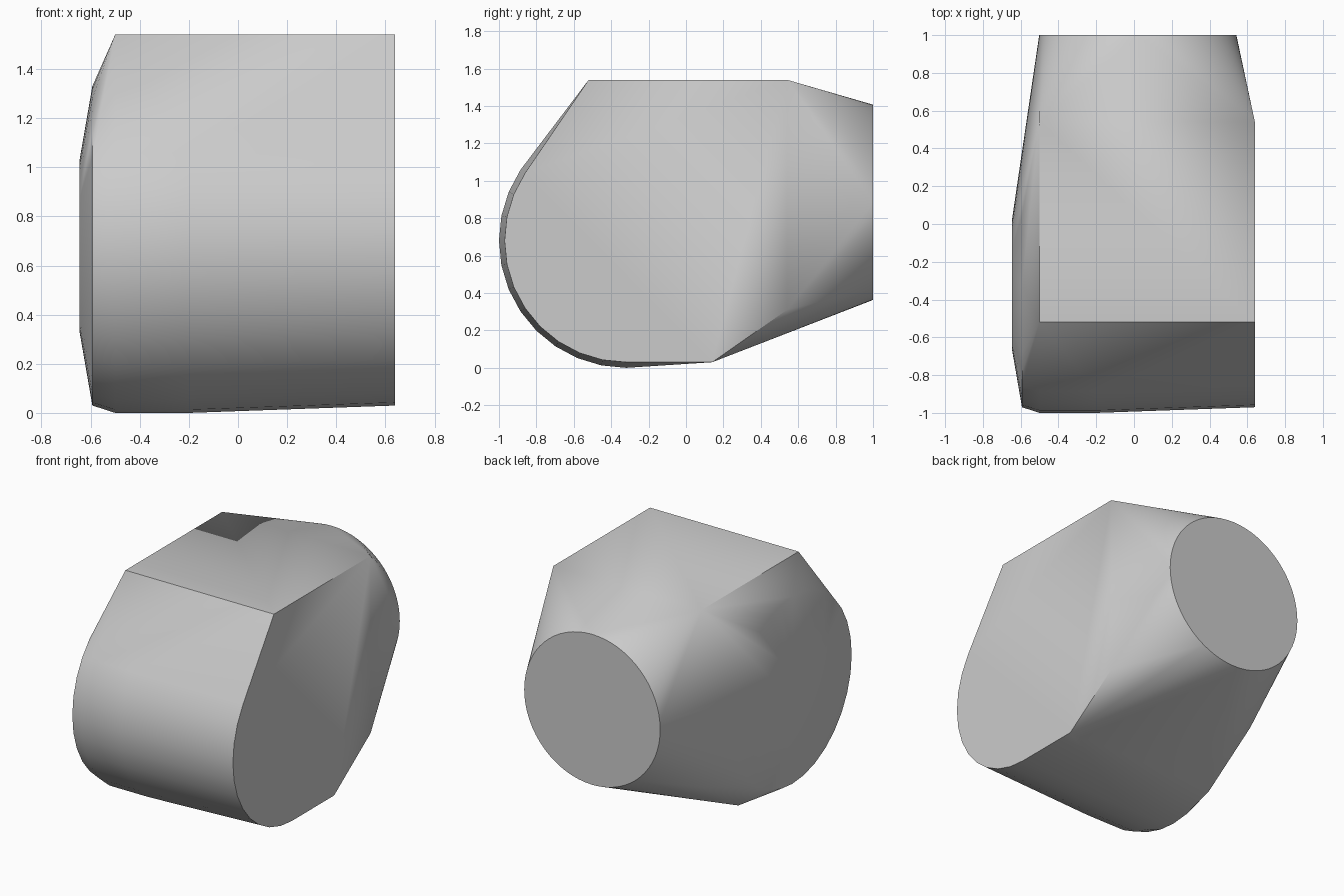
import bpy, bmesh
from math import cos, sin, tau, radians

cube = bpy.data.objects.get("Cube")
if cube:
    bpy.data.objects.remove(cube, do_unlink=True)

grey = bpy.data.materials.new("light grey")
grey.use_nodes = True
colour = (0.6, 0.6, 0.6, 1)
grey.diffuse_color = colour
grey.node_tree.nodes["Principled BSDF"].inputs["Base Color"].default_value = colour

SEGMENTS = 32
LEFT, RIGHT = 0.64, -0.5
bm = bmesh.new()


def side_ring(x, radius):
    """Circle facing sideways, around the shared wheel axis."""
    for i in range(SEGMENTS):
        a = tau * i / SEGMENTS
        bm.verts.new((x, -0.32 + radius * cos(a), 0.68 + radius * sin(a)))


# Rounded front drum with a stepped dome on the right side
for x, radius in ((LEFT, 0.65), (-0.2, 0.68), (RIGHT, 0.68),
                  (-0.593, 0.65), (-0.645, 0.35)):
    side_ring(x, radius)

# Box corners, the same on both sides
for x in (LEFT, RIGHT):
    for y, z in ((-0.52, 1.54), (0.54, 1.54), (0.54, 0.31), (0.14, 0.03)):
        bm.verts.new((x, y, z))

# Round opening at the back
for i in range(2 * SEGMENTS):
    a = tau * i / (2 * SEGMENTS)
    bm.verts.new((0.02 + 0.522 * cos(a), 1.0, 0.885 + 0.522 * sin(a)))

# Stretch one skin around all the sections
hull = bmesh.ops.convex_hull(bm, input=bm.verts)
loose = {v for v in hull["geom_interior"] + hull["geom_unused"]
         if isinstance(v, bmesh.types.BMVert)}
bmesh.ops.delete(bm, geom=list(loose), context="VERTS")
bmesh.ops.dissolve_limit(bm, angle_limit=radians(0.2),
                         verts=bm.verts, edges=bm.edges)
bmesh.ops.recalc_face_normals(bm, faces=bm.faces)

mesh = bpy.data.meshes.new("housing")
bm.to_mesh(mesh)
bm.free()
mesh.materials.append(grey)
housing = bpy.data.objects.new("housing", mesh)
bpy.context.collection.objects.link(housing)

bpy.context.view_layer.objects.active = housing
housing.select_set(True)
bpy.ops.object.shade_smooth_by_angle(angle=radians(30))
